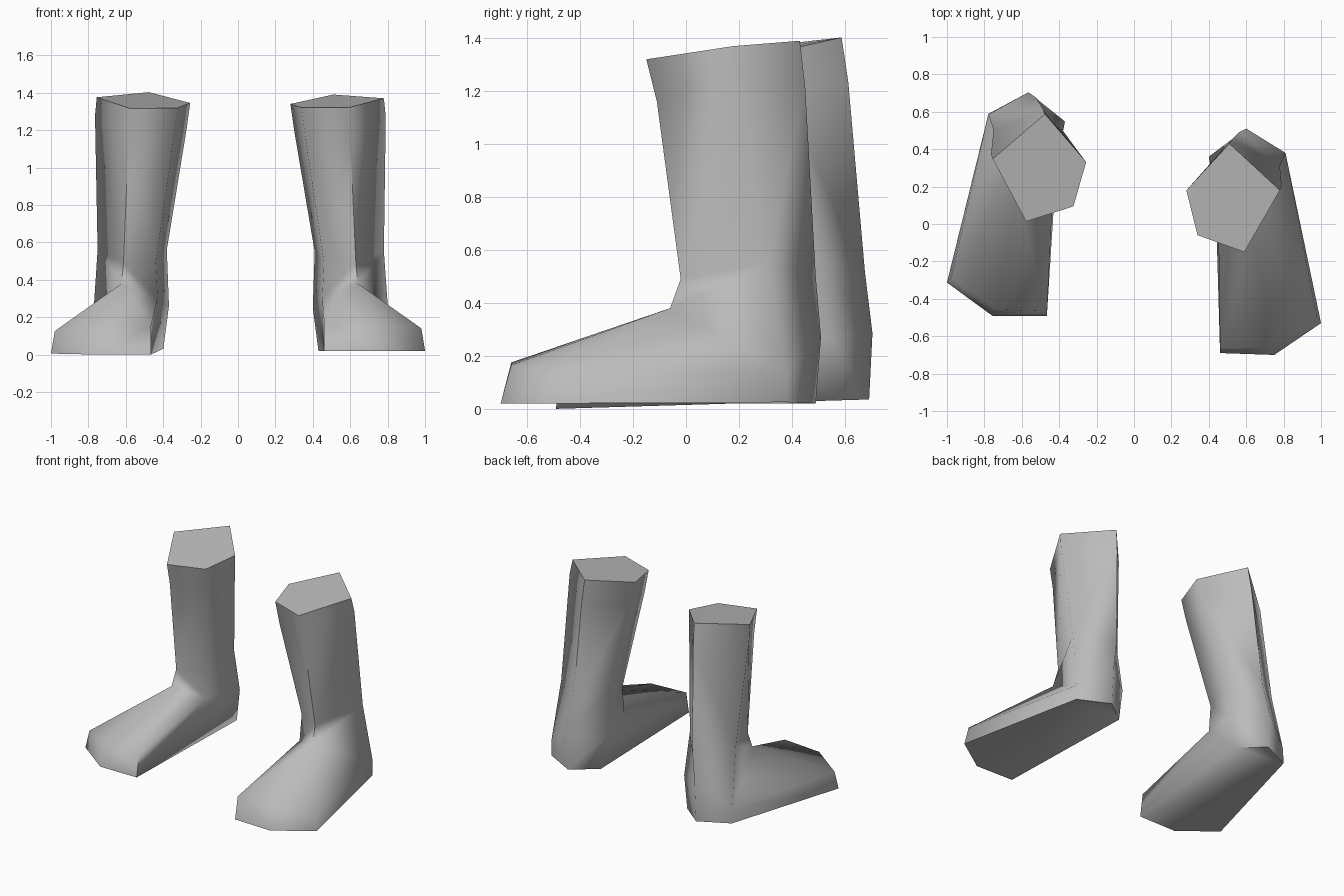
import bpy
import bmesh
from math import radians
from mathutils import Matrix

cube = bpy.data.objects.get("Cube")
if cube:
    bpy.data.objects.remove(cube)

grey = bpy.data.materials.new("plain grey")
grey.use_nodes = True
COLOUR = (0.5, 0.5, 0.5, 1)
grey.diffuse_color = COLOUR
grey.node_tree.nodes["Principled BSDF"].inputs["Base Color"].default_value = COLOUR

# Five-sided leg rings, top to heel: inner, back, outer, front, front inner
LEG = [
    [(.28, .18, 1.34), (.51, .43, 1.39), (.78, .18, 1.37), (.59, -.15, 1.32), (.34, -.06, 1.32)],
    [(.30, .2, 1.2), (.52, .45, 1.22), (.79, .2, 1.27), (.60, -.11, 1.16), (.36, -.04, 1.16)],
    [(.41, .32, .55), (.56, .49, .5), (.78, .31, .55), (.63, -.02, .49), (.46, .07, .49)],
    [(.40, .36, .25), (.60, .51, .27), (.81, .38, .13), (.64, -.06, .38), (.45, .06, .3)],
]
# Toe rim from inner to outer side, and the sole's heel edge
TOE_TOP = [(.46, -.66, .175), (.74, -.66, .165), (.98, -.51, .14)]
TOE_BASE = [(.46, -.69, .02), (.75, -.70, .02), (1, -.53, .02)]
HEEL_BASE = [(.43, .36, .02), (.60, .49, .02), (.81, .38, .025)]
CREASE = radians(82)


def build_boot(name, matrix):
    bm = bmesh.new()

    def points(coords):
        return [bm.verts.new(co) for co in coords]

    rings = [points(ring) for ring in LEG]
    toe, base, heel = points(TOE_TOP), points(TOE_BASE), points(HEEL_BASE)

    # Leg tube and closed top
    for upper, lower in zip(rings, rings[1:]):
        for i in range(5):
            j = (i + 1) % 5
            bm.faces.new((upper[i], upper[j], lower[j], lower[i]))
    bm.faces.new(rings[0])

    # Heel wall and toe front
    inner, back, outer, front, arch = rings[-1]
    for upper, lower in (((inner, back, outer), heel), (toe, base)):
        for i in range(2):
            bm.faces.new((upper[i], upper[i + 1], lower[i + 1], lower[i]))

    # Instep, outer side and inner side of the foot
    for face in (
        (front, toe[0], toe[1]),
        (front, toe[1], toe[2]),
        (front, toe[2], outer),
        (outer, toe[2], base[2], heel[2]),
        (front, arch, toe[0]),
        (arch, inner, heel[0]),
        (arch, heel[0], base[0], toe[0]),
    ):
        bm.faces.new(face)

    # Sole, in an inner and an outer half
    bm.faces.new(heel + [base[0]])
    bm.faces.new([heel[2]] + base[::-1])

    # Smooth shading with creases, rounding the sole into the inner wall
    bmesh.ops.recalc_face_normals(bm, faces=bm.faces)
    for face in bm.faces:
        face.smooth = True
    for edge in bm.edges:
        edge.smooth = edge.calc_face_angle() < CREASE
    bm.edges.get((heel[0], base[0])).smooth = True

    bm.transform(matrix)
    if matrix.is_negative:
        bmesh.ops.reverse_faces(bm, faces=bm.faces)
    mesh = bpy.data.meshes.new(name)
    bm.to_mesh(mesh)
    bm.free()
    mesh.materials.append(grey)
    bpy.context.collection.objects.link(bpy.data.objects.new(name, mesh))


# The right boot is a mirrored copy, set back and slightly turned
mirrored = (
    Matrix.Translation((.018, .182, 0))
    @ Matrix.Scale(-1, 4, (1, 0, 0))
    @ Matrix.Rotation(.03, 4, "X")
    @ Matrix.Rotation(.035, 4, "Z")
)
build_boot("left_boot", Matrix.Identity(4))
build_boot("right_boot", mirrored)
